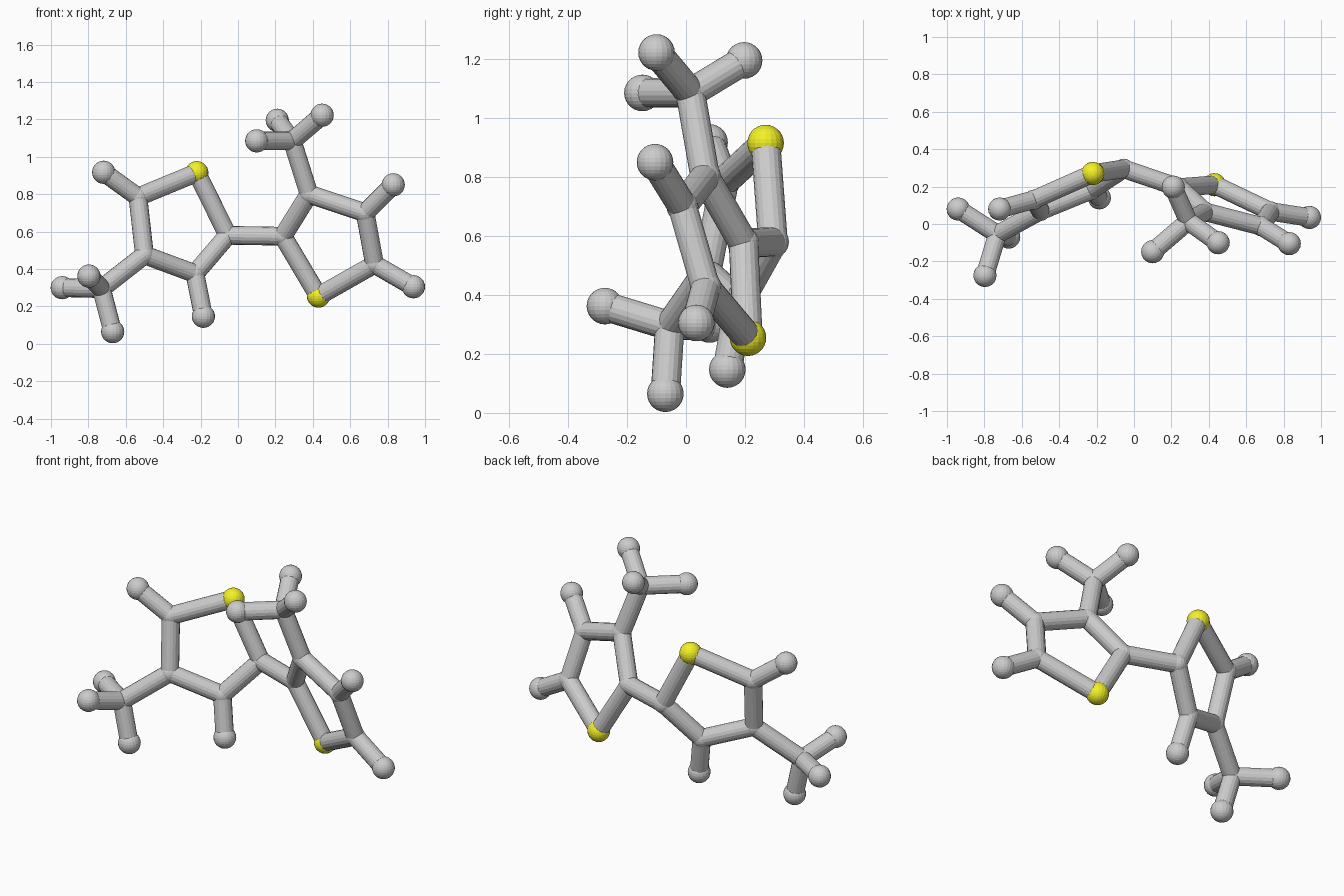
import bpy
from mathutils import Vector

if "Cube" in bpy.data.objects:
    bpy.data.objects.remove(bpy.data.objects["Cube"])

BOND_R, JOINT_R, BALL_R = 0.05, 0.054, 0.062

yellow = bpy.data.materials.new("yellow")
yellow.diffuse_color = (0.9, 0.88, 0.02, 1)
yellow.use_nodes = True
yellow.node_tree.nodes["Principled BSDF"].inputs["Base Color"].default_value = yellow.diffuse_color

# Atom centres: ring joints (c), sulfur balls (s), end balls (h), methyl centres (m)
atoms = {
    "s_left": (-0.22, 0.27, 0.915), "s_right": (0.43, 0.21, 0.255),
    "c_left_inner": (-0.055, 0.295, 0.58), "c_left_low": (-0.23, 0.18, 0.375),
    "c_left_outer": (-0.50, 0.07, 0.475), "c_left_top": (-0.535, 0.13, 0.785),
    "c_right_inner": (0.24, 0.195, 0.575), "c_right_top": (0.38, 0.065, 0.80),
    "c_right_outer": (0.68, -0.012, 0.70), "c_right_low": (0.73, 0.067, 0.425),
    "m_left": (-0.73, -0.055, 0.295), "m_right": (0.29, 0.015, 1.085),
    "h_left_top": (-0.718, 0.08, 0.917), "h_left_low": (-0.185, 0.14, 0.147),
    "h_right_outer": (0.83, -0.105, 0.85), "h_right_low": (0.938, 0.035, 0.305),
    "h_left_a": (-0.94, 0.08, 0.30), "h_left_b": (-0.797, -0.275, 0.362),
    "h_left_c": (-0.67, -0.07, 0.065),
    "h_right_a": (0.10, -0.148, 1.085), "h_right_b": (0.21, 0.197, 1.195),
    "h_right_c": (0.45, -0.10, 1.222),
}

# Chains of bonded atoms
chains = [
    "s_left c_left_inner c_left_low c_left_outer c_left_top s_left",
    "s_right c_right_inner c_right_top c_right_outer c_right_low s_right",
    "c_left_inner c_right_inner",
    "c_left_outer m_left h_left_a", "h_left_b m_left h_left_c",
    "c_right_top m_right h_right_a", "h_right_b m_right h_right_c",
    "c_left_top h_left_top", "c_left_low h_left_low",
    "c_right_outer h_right_outer", "c_right_low h_right_low",
]
LABEL = {"s": "sulfur_ball", "c": "ring_joint", "m": "methyl_joint", "h": "end_ball"}


def ball(key, pos):
    kind, place = key.split("_", 1)
    r = BALL_R if kind in "sh" else JOINT_R
    bpy.ops.mesh.primitive_uv_sphere_add(segments=20, ring_count=14, radius=r, location=pos)
    ob = bpy.context.object
    ob.name = f"{LABEL[kind]}_{place}"
    if kind == "s":
        ob.data.materials.append(yellow)


def bond(a, b):
    p, q = Vector(atoms[a]), Vector(atoms[b])
    d = q - p
    bpy.ops.mesh.primitive_cylinder_add(vertices=18, radius=BOND_R, depth=d.length,
                                        location=(p + q) / 2,
                                        rotation=d.to_track_quat('Z', 'Y').to_euler())
    bpy.context.object.name = f"bond_{a[2:]}_to_{b[2:]}"


# Balls and joints
for key, pos in atoms.items():
    ball(key, pos)

# Rods between neighbouring atoms
for chain in chains:
    names = chain.split()
    for a, b in zip(names, names[1:]):
        bond(a, b)
